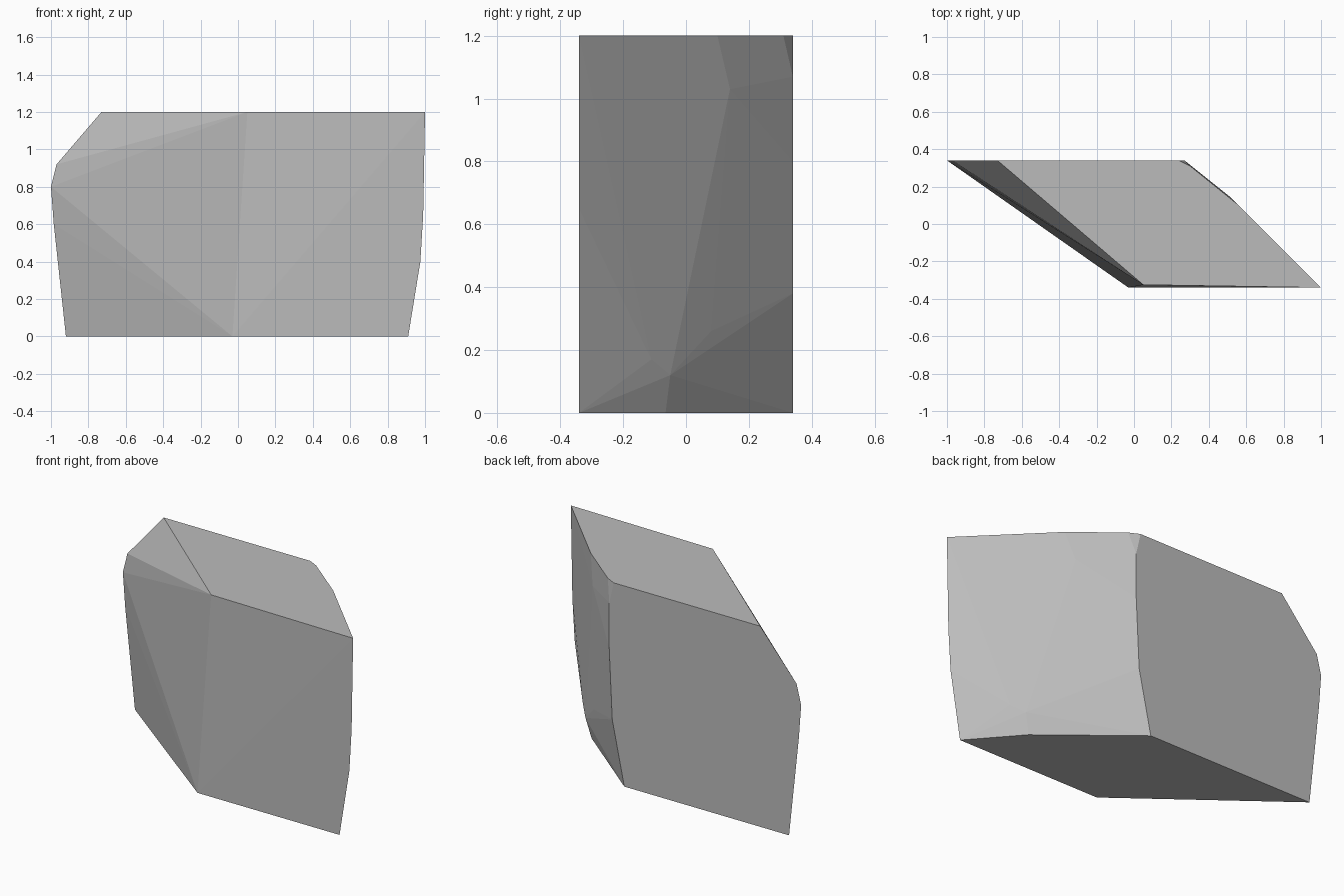
import bpy
import bmesh

default_cube = bpy.data.objects.get("Cube")
if default_cube:
    bpy.data.objects.remove(default_cube, do_unlink=True)

HEIGHT = 1.2
FRONT, BACK = -0.34, 0.34


def make_material(name, value):
    """One flat neutral colour for viewport and render."""
    material = bpy.data.materials.new(name)
    material.use_nodes = True
    colour = (value, value, value, 1)
    material.diffuse_color = colour
    material.node_tree.nodes["Principled BSDF"].inputs["Base Color"].default_value = colour
    return material


def make_convex_solid(name, points, material):
    """Wrap a faceted solid around the given corner points."""
    bm = bmesh.new()
    corners = [bm.verts.new(point) for point in points]
    hull = bmesh.ops.convex_hull(bm, input=corners)
    unused = {item for key in ("geom_interior", "geom_unused") for item in hull[key]
              if isinstance(item, bmesh.types.BMVert)}
    bmesh.ops.delete(bm, geom=list(unused), context="VERTS")
    bmesh.ops.recalc_face_normals(bm, faces=bm.faces[:])
    mesh = bpy.data.meshes.new(name)
    bm.to_mesh(mesh)
    bm.free()
    mesh.materials.append(material)
    solid = bpy.data.objects.new(name, mesh)
    bpy.context.collection.objects.link(solid)
    return solid


# Flat back face outline, as x and z, with its clipped upper corner
back_profile = [(-0.92, 0), (-0.985, 0.6), (-1, 0.8), (-0.97, 0.92), (-0.73, HEIGHT),
                (0.24, HEIGHT), (0.27, 1.07), (0.27, 0.8), (0.25, 0.38), (0.17, 0)]

# Front face outline, as x and z, with its gently bowed side edge
front_profile = [(-0.03, 0), (0.91, 0), (0.975, 0.4), (0.99, 0.65), (1, HEIGHT)]

# Bulging side: rim of the top, bulge corners, and rim of the base
top_rim = [(0.05, -0.325), (0.7, -0.04), (0.56, 0.1), (0.3, 0.31)]
side_bulge = [(0.52, 0.14, 1.03), (0.555, 0.08, 0.26), (0.76, -0.11, 0.17), (0.7, -0.05, 0.12)]
base_rim = [(0.67, -0.065)]

points = [(x, BACK, z) for x, z in back_profile]
points += [(x, FRONT, z) for x, z in front_profile]
points += [(x, y, HEIGHT) for x, y in top_rim]
points += side_bulge
points += [(x, y, 0) for x, y in base_rim]

stone_grey = make_material("stone grey", 0.5)
make_convex_solid("faceted_block", points, stone_grey)
